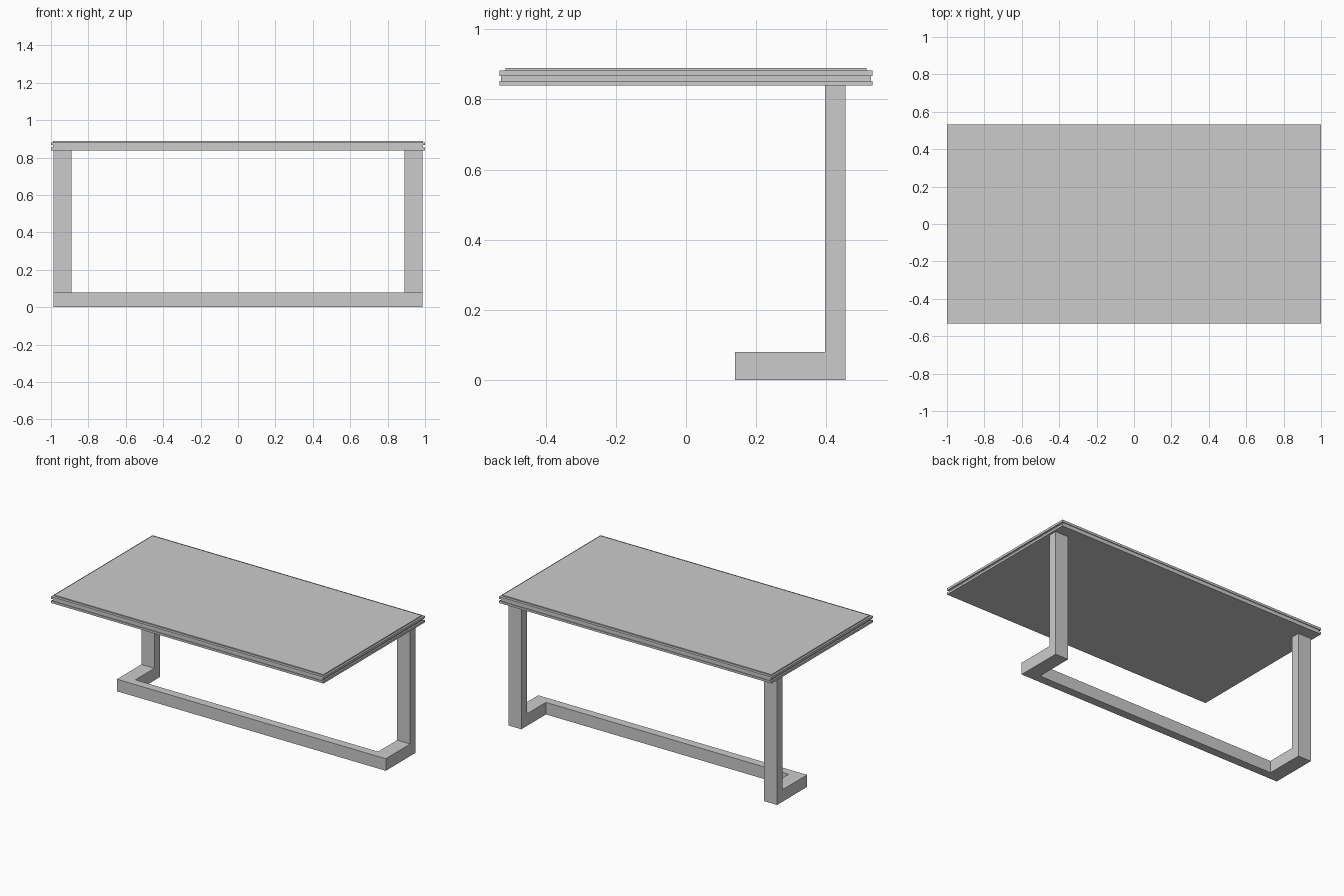
import bpy, bmesh

if "Cube" in bpy.data.objects:
    bpy.data.objects.remove(bpy.data.objects["Cube"])


def prism(name, outline, z0, z1):
    """Extrude a flat xy outline from z0 up to z1."""
    bm = bmesh.new()
    face = bm.faces.new([bm.verts.new((x, y, z0)) for x, y in outline])
    up = bmesh.ops.extrude_face_region(bm, geom=[face], use_keep_orig=True)["geom"]
    verts = [v for v in up if isinstance(v, bmesh.types.BMVert)]
    bmesh.ops.translate(bm, verts=verts, vec=(0, 0, z1 - z0))
    bmesh.ops.recalc_face_normals(bm, faces=bm.faces)
    mesh = bpy.data.meshes.new(name)
    bm.to_mesh(mesh)
    bm.free()
    obj = bpy.data.objects.new(name, mesh)
    bpy.context.collection.objects.link(obj)
    return obj


def rect(x0, x1, y0, y1):
    return [(x0, y0), (x1, y0), (x1, y1), (x0, y1)]


# Layered top: two slabs with a shallow groove between, and an inset panel
for name, hx, hy, z0, z1 in [
    ("lower_slab", 1.0, 0.532, 0.839, 0.853),
    ("edge_groove", 0.99, 0.527, 0.853, 0.867),
    ("upper_slab", 1.0, 0.532, 0.867, 0.882),
    ("top_panel", 0.988, 0.515, 0.882, 0.889),
]:
    prism(name, rect(-hx, hx, -hy, hy), z0, z1)

# U-shaped floor frame, offset toward the back
out, inn = 0.987, 0.891
front, bar_back, leg_front, leg_back = 0.14, 0.196, 0.396, 0.454
prism("floor_frame", [(-out, front), (out, front), (out, leg_front), (inn, leg_front),
                      (inn, bar_back), (-inn, bar_back), (-inn, leg_front), (-out, leg_front)],
      0, 0.08)

# Pair of upright legs at the back ends of the frame
for side, name in ((-1, "left_leg"), (1, "right_leg")):
    x0, x1 = sorted((side * inn, side * out))
    prism(name, rect(x0, x1, leg_front, leg_back), 0, 0.839)
